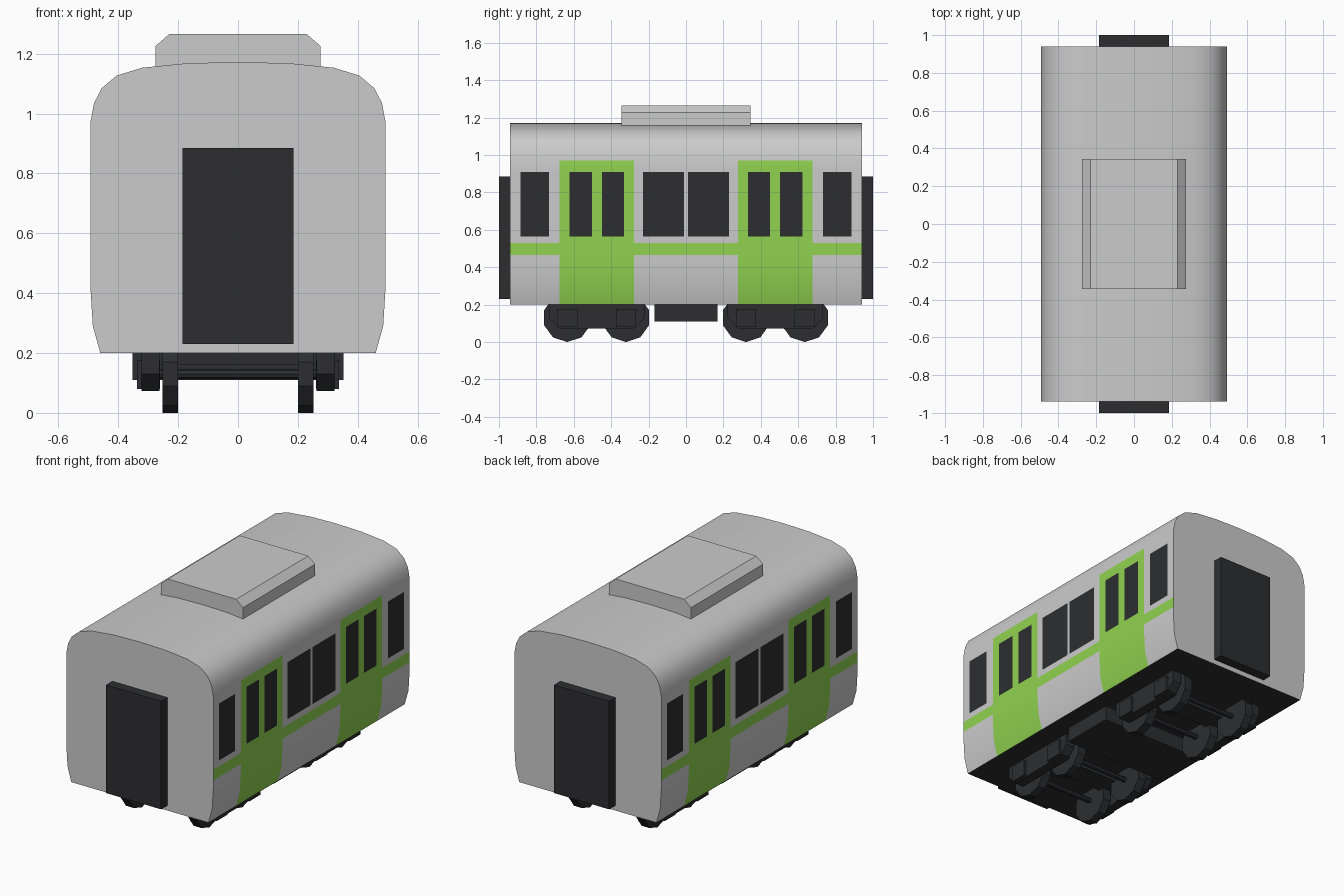
import bpy, bmesh, math
from mathutils import Vector

if "Cube" in bpy.data.objects:
    bpy.data.objects.remove(bpy.data.objects["Cube"])


def material(name, rgb):
    m = bpy.data.materials.new(name)
    m.diffuse_color = (*rgb, 1)
    m.use_nodes = True
    m.node_tree.nodes["Principled BSDF"].inputs["Base Color"].default_value = m.diffuse_color
    return m


GREY = material("body_grey", (0.8, 0.8, 0.8))
GREEN = material("green_paint", (0.28, 0.65, 0.08))
DARK = material("dark_parts", (0.026, 0.027, 0.03))


def prism_mesh(profile, axis, a, b):
    """Extrude a closed profile along x (points are y,z) or y (points are x,z)."""
    bm = bmesh.new()
    place = (lambda u, v, t: (t, u, v)) if axis == "x" else (lambda u, v, t: (u, t, v))
    ring_a = [bm.verts.new(place(u, v, a)) for u, v in profile]
    ring_b = [bm.verts.new(place(u, v, b)) for u, v in profile]
    bm.faces.new(ring_a)
    bm.faces.new(ring_b)
    n = len(profile)
    for i in range(n):
        j = (i + 1) % n
        bm.faces.new((ring_a[i], ring_a[j], ring_b[j], ring_b[i]))
    bmesh.ops.recalc_face_normals(bm, faces=bm.faces)
    return bm


def finish(bm, name, mats=(), smooth=False):
    me = bpy.data.meshes.new(name)
    bm.to_mesh(me)
    bm.free()
    for m in mats:
        me.materials.append(m)
    ob = bpy.data.objects.new(name, me)
    bpy.context.collection.objects.link(ob)
    if smooth:
        bpy.ops.object.select_all(action="DESELECT")
        ob.select_set(True)
        bpy.context.view_layer.objects.active = ob
        bpy.ops.object.shade_smooth_by_angle(angle=math.radians(30))
    return ob


def prism(name, profile, axis, a, b, mats=(DARK,)):
    return finish(prism_mesh(profile, axis, a, b), name, mats)


def rect(u0, u1, v0, v1):
    return [(u0, v0), (u1, v0), (u1, v1), (u0, v1)]


def circle(u, v, r, n):
    # first vertex points straight down
    return [(u + r * math.sin(2 * math.pi * i / n), v - r * math.cos(2 * math.pi * i / n))
            for i in range(n)]


# Car body: rounded section, cut along the paint lines and coloured per face
half = [(0.46, 0.2), (0.485, 0.29), (0.493, 0.42), (0.493, 0.97), (0.481, 1.035),
        (0.455, 1.085), (0.405, 1.127), (0.32, 1.153), (0.17, 1.168)]
section = half + [(0, 1.172)] + [(-x, z) for x, z in reversed(half)]
body = prism_mesh(section, "y", -0.94, 0.94)

windows = [(0.01, 0.23), (0.332, 0.448), (0.502, 0.622), (0.732, 0.886)]
door = (0.277, 0.677)
WIN_Z, STRIPE_Z = (0.565, 0.91), (0.465, 0.53)


def cut(co, no):
    geom = body.verts[:] + body.edges[:] + body.faces[:]
    bmesh.ops.bisect_plane(body, geom=geom, dist=1e-5, plane_co=co, plane_no=no)


for y in [v for span in windows + [door] for v in span]:
    for s in (-1, 1):
        cut(Vector((0, s * y, 0)), Vector((0, 1, 0)))
for z in WIN_Z + STRIPE_Z:
    cut(Vector((0, 0, z)), Vector((0, 0, 1)))

body.normal_update()
for f in body.faces:
    c = f.calc_center_median()
    y = abs(c.y)
    if f.normal.z < -0.9:
        f.material_index = 2
    elif abs(f.normal.x) > 0.8 and c.z < 0.97:
        if WIN_Z[0] < c.z < WIN_Z[1] and any(a < y < b for a, b in windows):
            f.material_index = 2
        elif door[0] < y < door[1] or STRIPE_Z[0] < c.z < STRIPE_Z[1]:
            f.material_index = 1
finish(body, "car_body", (GREY, GREEN, DARK), smooth=True)

# Roof unit with chamfered top edges
prism("roof_unit", [(-0.275, 1.15), (0.275, 1.15), (0.275, 1.226), (0.23, 1.265),
                    (-0.23, 1.265), (-0.275, 1.226)], "y", -0.345, 0.345, (GREY,))

# End gangways
for label, s in (("front", -1), ("rear", 1)):
    prism(label + "_gangway", rect(-0.185, 0.185, 0.23, 0.885), "y",
          *sorted((s * 0.93, s * 1.0)))

# Equipment box under the floor
prism("underfloor_box", rect(-0.168, 0.168, 0.11, 0.205), "x", -0.353, 0.353)

# Bogies
for label, yc in (("front", -0.478), ("rear", 0.478)):
    prism(label + "_bolster", rect(yc - 0.07, yc + 0.07, 0.16, 0.205), "x", -0.27, 0.27)
    for s in (-1, 1):
        frame = [(yc - 0.2, 0.073), (yc + 0.2, 0.073), (yc + 0.255, 0.13),
                 (yc + 0.255, 0.2), (yc - 0.255, 0.2), (yc - 0.255, 0.13)]
        prism(label + "_bogie_frame", frame, "x", *sorted((s * 0.263, s * 0.323)))
    for yw in (yc - 0.157, yc + 0.157):
        prism(label + "_axle", circle(yw, 0.13, 0.016, 8), "x", -0.27, 0.27)
        for s in (-1, 1):
            prism(label + "_wheel", circle(yw, 0.13, 0.13, 10), "x",
                  *sorted((s * 0.2, s * 0.253)))
            prism(label + "_axle_box", rect(yw - 0.054, yw + 0.054, 0.08, 0.177), "x",
                  *sorted((s * 0.26, s * 0.338)))
